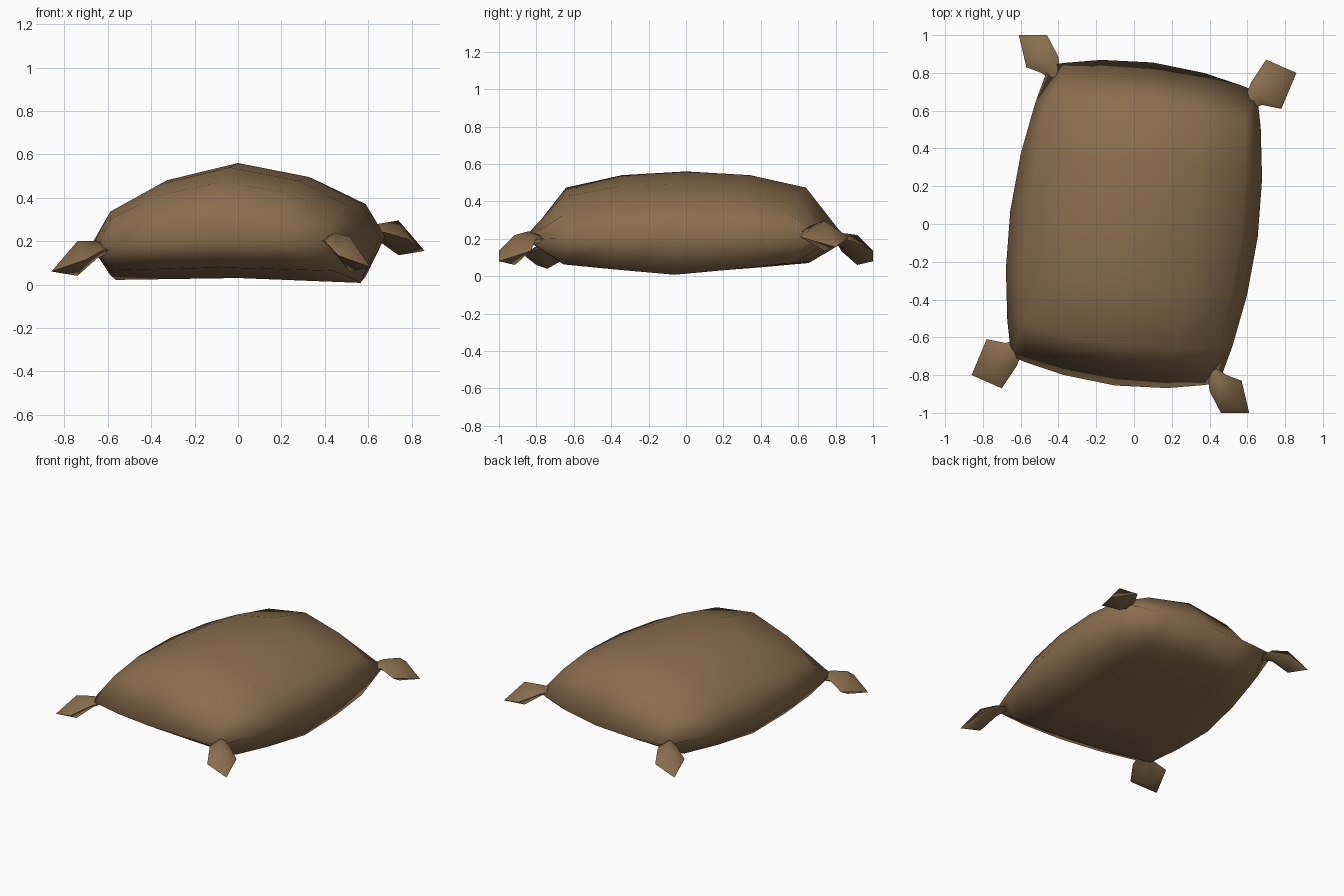
import bpy, bmesh
from mathutils import Vector

if "Cube" in bpy.data.objects:
    bpy.data.objects.remove(bpy.data.objects["Cube"])

cloth = bpy.data.materials.new("brown burlap")
cloth.diffuse_color = (0.25, 0.155, 0.075, 1)
cloth.use_nodes = True
cloth.node_tree.nodes["Principled BSDF"].inputs["Base Color"].default_value = cloth.diffuse_color


def finish(bm, name):
    bmesh.ops.remove_doubles(bm, verts=bm.verts, dist=0.0005)
    bmesh.ops.recalc_face_normals(bm, faces=bm.faces)
    for f in bm.faces:
        f.smooth = True
    me = bpy.data.meshes.new(name)
    bm.to_mesh(me)
    bm.free()
    me.materials.append(cloth)
    ob = bpy.data.objects.new(name, me)
    bpy.context.collection.objects.link(ob)
    return ob


# Sack body: skewed, bulging pillow. Per level: position, top fullness, bottom fullness
U = [(0, 1, 1), (0.5, 0.8, 1), (0.86, 0.45, 1), (1, 0, 0)]
V = [(0, 1, 1), (0.4, 0.945, 0.86), (0.75, 0.76, 0.72), (1, 0, 0)]


def both_sides(levels):
    return [(-p, a, b) for p, a, b in levels[:0:-1]] + levels


def body_point(lu, lv, top):
    u, fu, bu = lu
    v, fv, bv = lv
    x = 0.55 * u + 0.10 * v + 0.105 * u * (1 - v * v)
    y = 0.77 * v - 0.07 * u + 0.085 * v * (1 - u * u)
    seam = 0.2 + 0.015 * u * (1 + u * v)
    if top:
        z = seam + 0.36 * fu * fv
    else:
        floor = 0.012 - 0.008 * u + 0.018 * (1 - abs(u))
        z = seam + (floor - seam) * bu * bv
    return x, y, z


bm = bmesh.new()
us, vs = both_sides(U), both_sides(V)
for top in (True, False):
    grid = [[bm.verts.new(body_point(lu, lv, top)) for lv in vs] for lu in us]
    for i in range(len(us) - 1):
        for j in range(len(vs) - 1):
            bm.faces.new((grid[i][j], grid[i + 1][j],
                          grid[i + 1][j + 1], grid[i][j + 1]))
finish(bm, "sack_body")


# Tied corner ears: pinched neck opening into a small puffed square
def ear(name, neck_a, neck_b, side_a, tip, side_b, sign, neck_z, tip_z):
    bm = bmesh.new()

    def vert(p, z):
        return bm.verts.new((p[0] * sign, p[1] * sign, z))

    na, nb = Vector(neck_a), Vector(neck_b)
    sa, sb, t = Vector(side_a), Vector(side_b), Vector(tip)
    neck_mid, puff = (na + nb) / 2, (sa + sb) / 2
    root = vert(neck_mid * 0.86, neck_z)
    neck = [vert(na, neck_z), vert(neck_mid, neck_z + 0.04),
            vert(nb, neck_z), vert(neck_mid, neck_z - 0.04)]
    mid = [vert(sa, tip_z + 0.055), vert(puff, tip_z + 0.14),
           vert(sb, tip_z + 0.055), vert(puff, tip_z - 0.02)]
    end = vert(t, tip_z)
    for i in range(4):
        k = (i + 1) % 4
        bm.faces.new((root, neck[i], neck[k]))
        bm.faces.new((neck[i], neck[k], mid[k], mid[i]))
        bm.faces.new((mid[i], mid[k], end))
    ob = finish(bm, name)
    bpy.ops.object.select_all(action='DESELECT')
    ob.select_set(True)
    bpy.context.view_layer.objects.active = ob
    bpy.ops.object.shade_smooth_by_angle(angle=1.25)


wide = ((0.62, 0.75), (0.68, 0.63), (0.70, 0.87), (0.86, 0.80), (0.78, 0.61))
tall = ((-0.49, 0.80), (-0.40, 0.885), (-0.57, 0.83), (-0.61, 1.0), (-0.46, 1.0))
ear("back_right_ear", *wide, 1, 0.24, 0.155)
ear("front_left_ear", *wide, -1, 0.16, 0.06)
ear("back_left_ear", *tall, 1, 0.19, 0.08)
ear("front_right_ear", *tall, -1, 0.20, 0.08)
